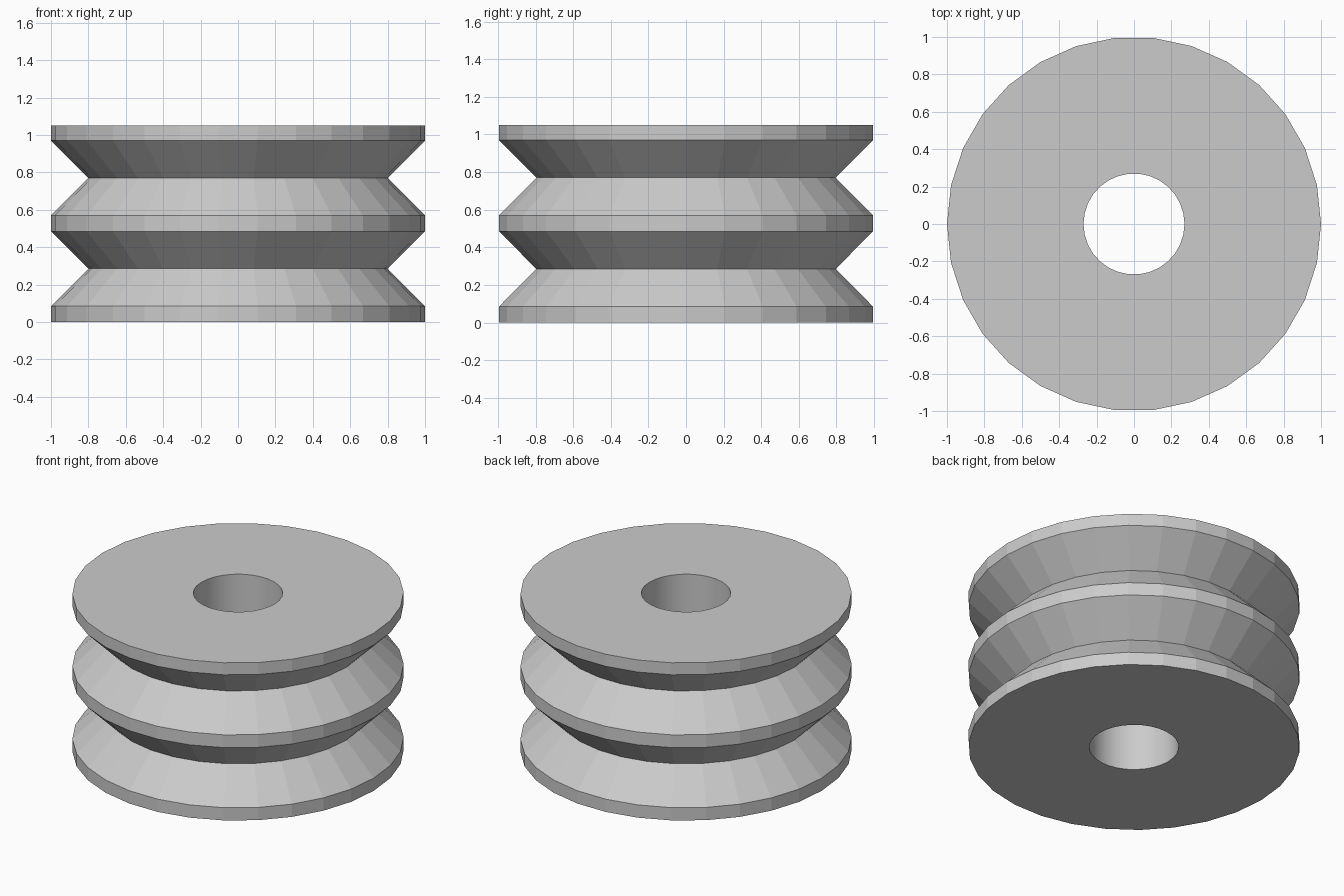
import bpy, bmesh, math

if "Cube" in bpy.data.objects:
    bpy.data.objects.remove(bpy.data.objects["Cube"])

SIDES = 30
HOLE = 0.27

# Closed cross-section (radius, height): rims, two V grooves, centre bore
profile = [
    (HOLE, 0.0), (1.0, 0.0), (1.0, 0.085), (0.8, 0.285), (1.0, 0.485),
    (1.0, 0.57), (0.8, 0.77), (1.0, 0.97), (1.0, 1.05), (HOLE, 1.05),
]

grey = bpy.data.materials.new("light_grey")
grey.diffuse_color = (0.6, 0.6, 0.6, 1.0)
grey.use_nodes = True
grey.node_tree.nodes["Principled BSDF"].inputs["Base Color"].default_value = grey.diffuse_color

# Revolve the cross-section around z
bm = bmesh.new()
rings = []
for i in range(SIDES):
    a = 2 * math.pi * i / SIDES
    rings.append([bm.verts.new((r * math.cos(a), r * math.sin(a), z)) for r, z in profile])

n = len(profile)
for i in range(SIDES):
    a, b = rings[i], rings[(i + 1) % SIDES]
    for j in range(n):
        k = (j + 1) % n
        face = bm.faces.new((a[j], b[j], b[k], a[k]))
        face.smooth = (j == n - 1)  # smooth bore, faceted outside
bmesh.ops.recalc_face_normals(bm, faces=bm.faces)

# Sharp edges around the bore mouths
for e in bm.edges:
    if len({f.smooth for f in e.link_faces}) > 1:
        e.smooth = False

mesh = bpy.data.meshes.new("grooved_pulley")
bm.to_mesh(mesh)
bm.free()
mesh.materials.append(grey)
pulley = bpy.data.objects.new("grooved_pulley", mesh)
bpy.context.collection.objects.link(pulley)
